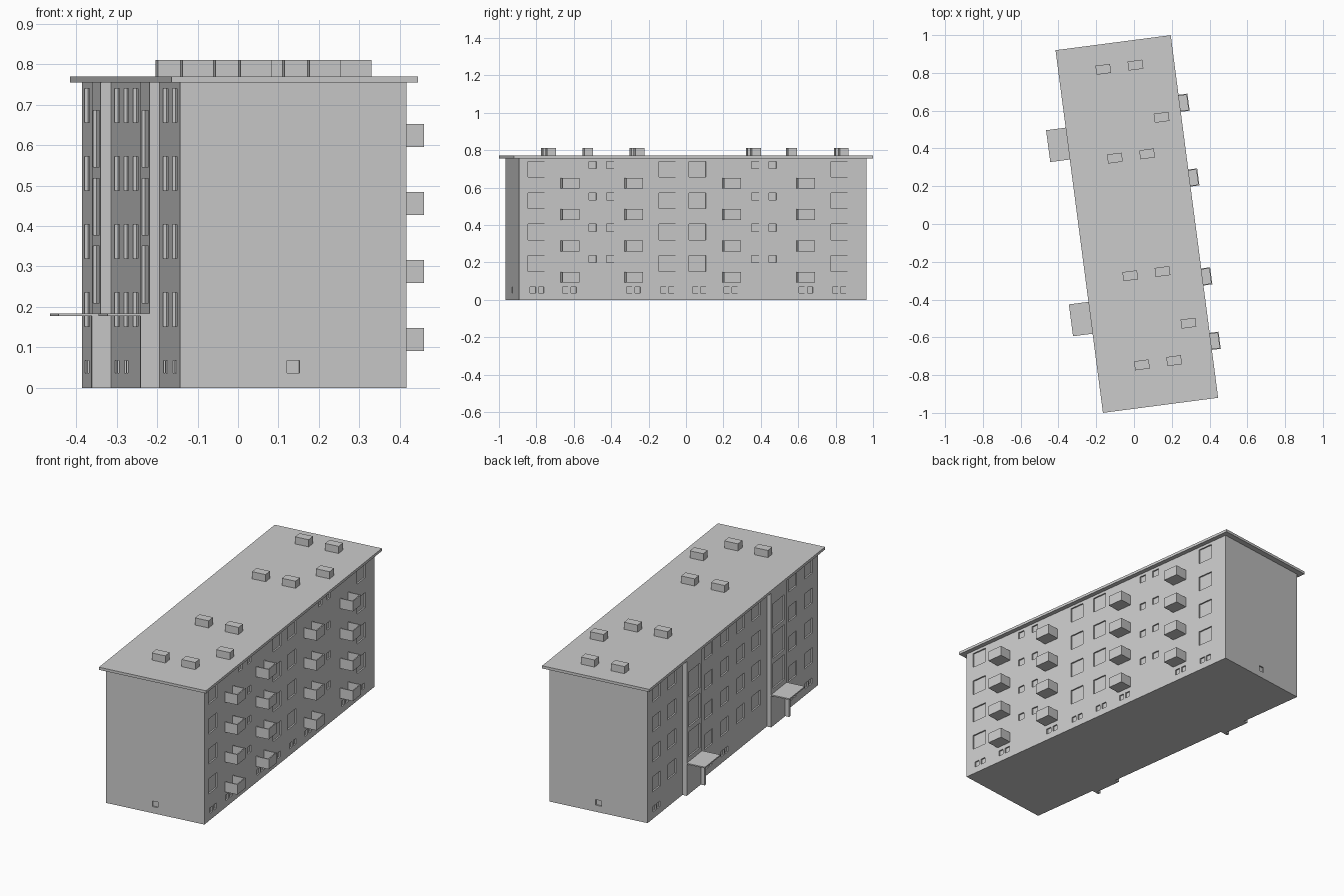
import bpy, bmesh, math
from mathutils import Matrix, Vector

if "Cube" in bpy.data.objects:
    bpy.data.objects.remove(bpy.data.objects["Cube"])

# Whole block is turned slightly about z; parts are described in its local frame (u across, v along)
FRAME = Matrix.Translation((0.015, 0, 0)) @ Matrix.Rotation(math.radians(7.45), 4, 'Z')
W, L, H = 0.282, 0.937, 0.757
FLOORS = [0.168 * i for i in range(4)]


def boxes(name, items):
    """One object made of boxes, each ((u0, u1), (v0, v1), (z0, z1))."""
    bm = bmesh.new()
    for ranges in items:
        centre = Vector([(a + b) / 2 for a, b in ranges])
        size = Vector([b - a for a, b in ranges])
        m = FRAME @ Matrix.Translation(centre) @ Matrix.Diagonal((*size, 1))
        bmesh.ops.create_cube(bm, size=1, matrix=m)
    me = bpy.data.meshes.new(name)
    bm.to_mesh(me)
    bm.free()
    ob = bpy.data.objects.new(name, me)
    bpy.context.scene.collection.objects.link(ob)
    return ob


def span(c, size):
    return (c - size / 2, c + size / 2)


def carve(ob, items):
    """Cut shallow recesses into a wall."""
    cutter = boxes("cutter", items)
    mod = ob.modifiers.new("recess", 'BOOLEAN')
    mod.object, mod.operation, mod.solver = cutter, 'DIFFERENCE', 'EXACT'
    bpy.context.view_layer.objects.active = ob
    bpy.ops.object.modifier_apply(modifier=mod.name)
    bpy.data.objects.remove(cutter)


D = 0.008
right, left = (W - D, W + 0.02), (-W - 0.02, -W + D)
cuts = []

# Large and small windows on every floor
for z in FLOORS:
    big = (0.152 + z, 0.236 + z)
    for v in (-0.845, -0.138, 0.025, 0.79):
        cuts.append((right, span(v, 0.09), big))
    for v in (-0.54, -0.445, 0.337, 0.43):
        cuts.append((right, span(v, 0.04), (0.198 + z, 0.236 + z)))
    for v in (0.84, 0.67, 0.265, 0.09, -0.085, -0.26, -0.66, -0.835):
        cuts.append((left, span(v, 0.09), big))

# Basement windows, in pairs, plus one at each end
low = (0.037, 0.068)
for v in (-0.84, -0.665, -0.32, -0.138, 0.035, 0.205, 0.61, 0.79):
    for s in (-0.022, 0.022):
        cuts.append((right, span(v + s, 0.03), low))
for v in (0.84, 0.265, 0.09, -0.66, -0.835):
    for s in (-0.022, 0.022):
        cuts.append((left, span(v + s, 0.03), low))
for s in (-1, 1):
    cuts.append((span(0, 0.032), span(s * (L + 0.006), 2 * (D + 0.006)), low))

body = boxes("building_body", [((-W, W), (-L, L), (0, H))])
carve(body, cuts)

# Roof slab and roof vents
boxes("roof_slab", [((-0.3075, 0.3075), (-0.968, 0.968), (0.755, 0.77))])
vents = [(u, v) for v in (0.835, 0.361, -0.267, -0.743) for u in (-0.07, 0.102)]
vents += [(0.203, 0.543), (0.203, -0.556)]
boxes("roof_vents", [(span(u, 0.078), span(v, 0.048), (0.765, 0.81)) for u, v in vents])

# Projecting stairwells with tall windows, entrance canopy and supporting fin
for i, c in enumerate((0.4695, -0.4605)):
    stair = boxes(f"stairwell_{i}", [((-0.307, -W + 0.02), span(c, 0.168), (0, H))])
    carve(stair, [((-0.33, -0.307 + D), span(c, 0.125), (0.21 + z, 0.35 + z))
                  for z in FLOORS[:3]])
    boxes(f"entrance_canopy_{i}", [((-0.412, -0.303), span(c, 0.17), (0.177, 0.184))])
    boxes(f"entrance_fin_{i}", [((-0.329, -0.303), (c - 0.084, c - 0.070), (0, 0.18))])

# Open-topped balconies: floor, front panel, two side panels
T, OUT, BW = 0.006, 0.355, 0.091
for col, c in enumerate((-0.667, -0.323, 0.205, 0.604)):
    for row, z in enumerate(FLOORS):
        z0, z1 = 0.091 + z, 0.148 + z
        a, b = span(c, BW)
        boxes(f"balcony_{col}_{row}", [
            ((W, OUT), (a, b), (z0, z0 + T)),
            ((OUT - T, OUT), (a, b), (z0 + T, z1)),
            ((W, OUT - T), (a, a + T), (z0 + T, z1)),
            ((W, OUT - T), (b - T, b), (z0 + T, z1))])
